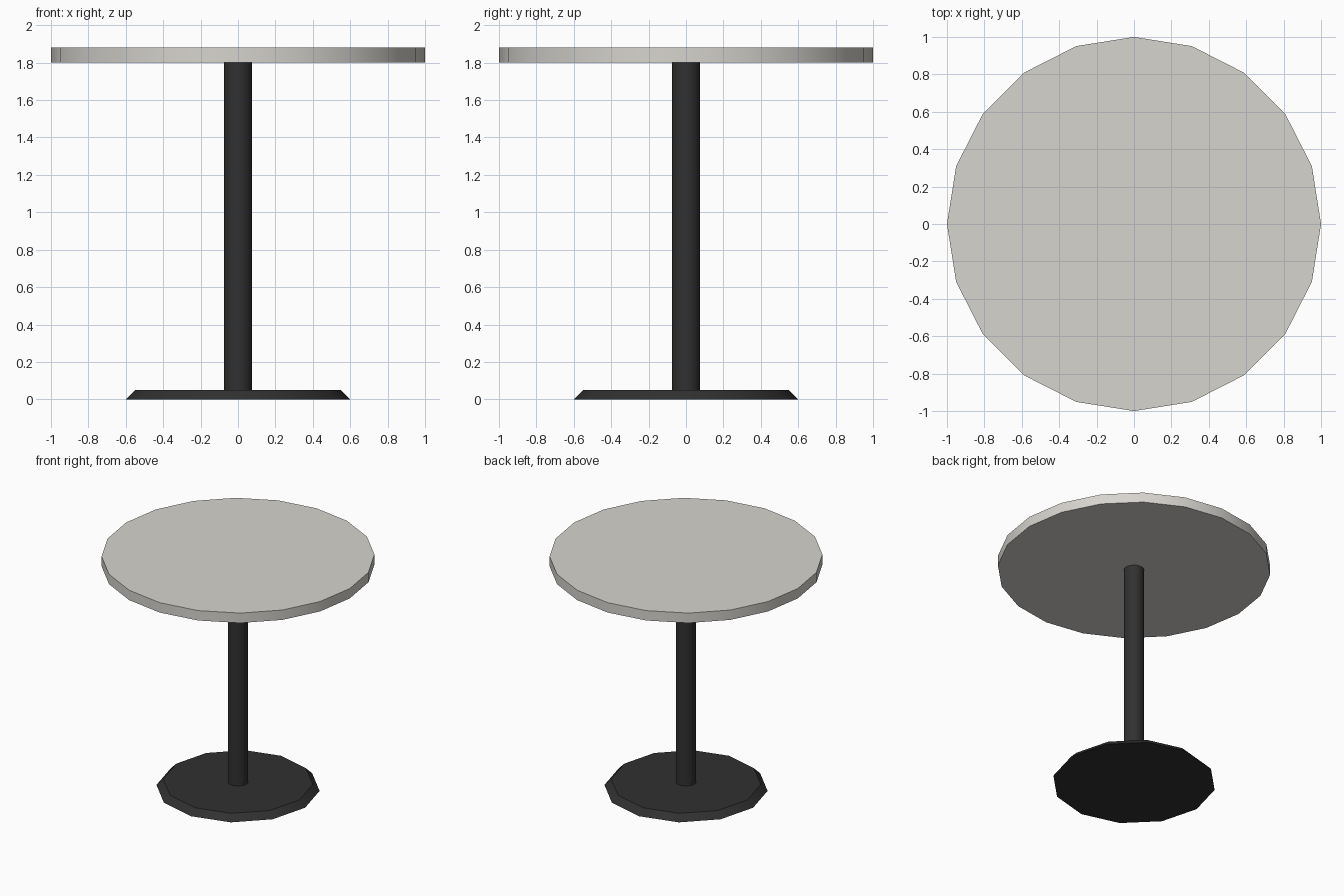
import bpy
import math

if "Cube" in bpy.data.objects:
    bpy.data.objects.remove(bpy.data.objects["Cube"])


def material(name, color):
    mat = bpy.data.materials.new(name)
    mat.diffuse_color = (*color, 1.0)
    mat.use_nodes = True
    mat.node_tree.nodes["Principled BSDF"].inputs["Base Color"].default_value = mat.diffuse_color
    return mat


def round_part(name, sides, r_bottom, r_top, z0, z1, mat):
    # Upright prism or frustum with a corner on the +x axis
    bpy.ops.mesh.primitive_cone_add(
        vertices=sides, radius1=r_bottom, radius2=r_top,
        depth=z1 - z0, location=(0, 0, (z0 + z1) / 2))
    obj = bpy.context.object
    obj.name = name
    obj.data.materials.append(mat)
    bpy.ops.object.shade_smooth_by_angle(angle=math.radians(31))
    return obj


stone = material("pale_stone", (0.68, 0.66, 0.62))
metal = material("dark_metal", (0.03, 0.03, 0.03))

# Bevelled twelve-sided foot
round_part("base_plate", 12, 0.6, 0.55, 0.0, 0.05, metal)
# Central column
round_part("column", 16, 0.075, 0.075, 0.05, 1.80, metal)
# Twenty-sided top
round_part("table_top", 20, 1.0, 1.0, 1.80, 1.88, stone)
